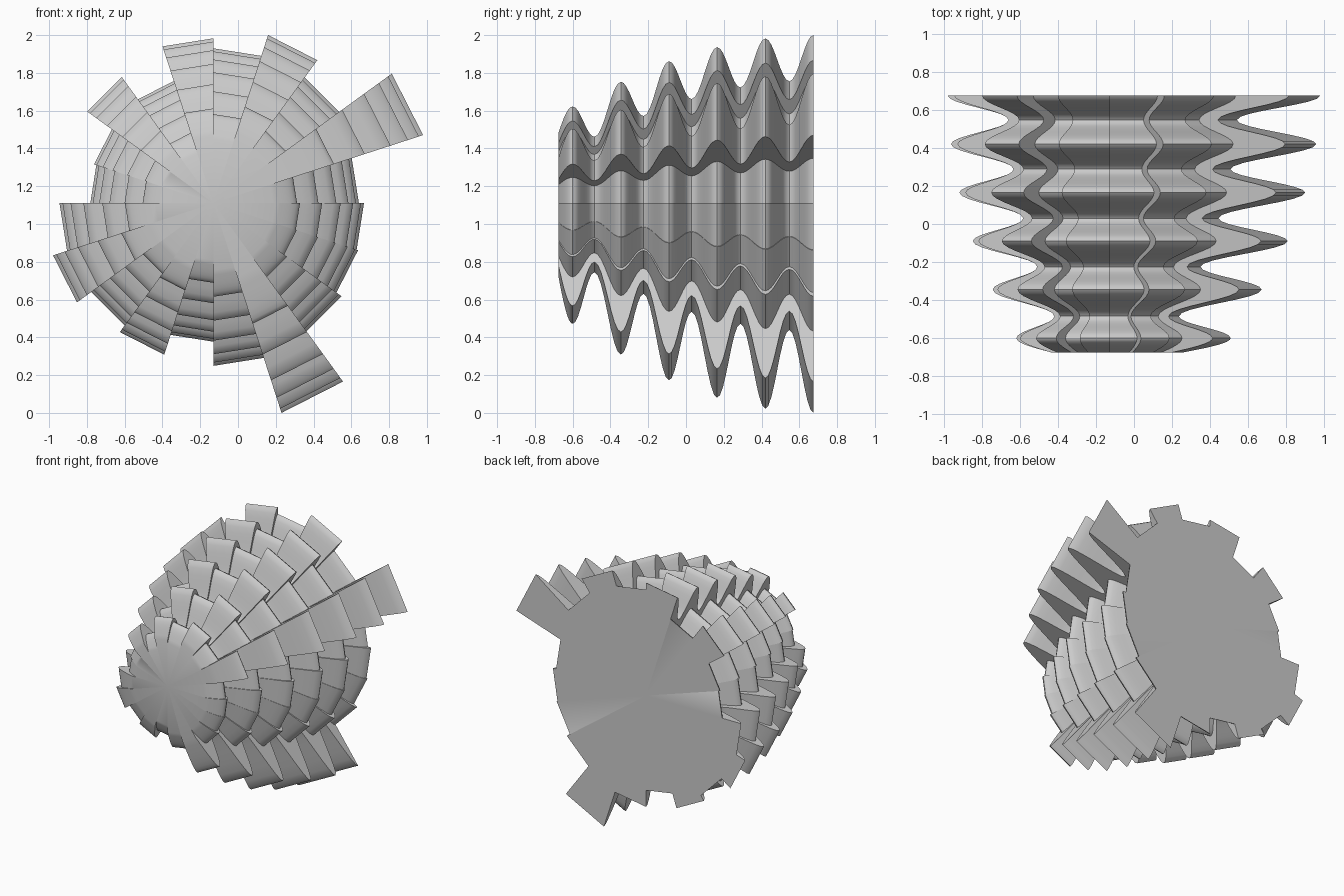
import bpy
import bmesh
import math

if "Cube" in bpy.data.objects:
    bpy.data.objects.remove(bpy.data.objects["Cube"], do_unlink=True)

CENTRE_X, CENTRE_Z, HALF_DEPTH = -0.13, 1.11, 0.675

# Back radius of each wedge, counter-clockwise from +x seen from the front
RADII = [0.77, 1.167, 0.822, 0.936, 0.82, 0.873, 0.68, 0.826, 0.665, 0.652,
         0.815, 0.893, 0.80, 0.843, 0.733, 0.861, 1.167, 0.838, 0.805, 0.797]
# Depth of the grooves relative to each wedge, where it is not the usual one
GROOVE = {1: 0.605, 3: 0.725, 10: 0.65, 11: 0.62, 16: 0.605}
USUAL_GROOVE = 0.71

# Ridge and groove stations along the depth: (y, scale)
RIDGES = [(-0.60, 0.575), (-0.345, 0.722), (-0.09, 0.845),
          (0.165, 0.928), (0.42, 0.98), (HALF_DEPTH, 1.0)]
GROOVES = [(-0.485, 0.545), (-0.225, 0.715), (0.03, 0.855),
           (0.288, 0.95), (0.547, 1.0)]
STEPS = 8


def wave_profile(radius, groove):
    """Bellows outline as (y, r) pairs from front to back."""
    ridges = [(y, radius * s) for y, s in RIDGES]
    valleys = [(y, radius * groove * s) for y, s in GROOVES]
    keys = [ridges[0]]
    for valley, ridge in zip(valleys, ridges[1:]):
        keys += [valley, ridge]
    # rounded front lip, rising steeply to the first ridge
    y0, r0 = -HALF_DEPTH, radius * groove * 0.58
    y1, r1 = keys[0]
    points = []
    for k in range(STEPS):
        t = k / STEPS
        points.append((y0 + (y1 - y0) * t, r0 + (r1 - r0) * math.sin(t * math.pi / 2)))
    # smooth waves between ridges and grooves
    for (ya, ra), (yb, rb) in zip(keys, keys[1:]):
        for k in range(STEPS):
            t = k / STEPS
            ease = (1 - math.cos(t * math.pi)) / 2
            points.append((ya + (yb - ya) * t, ra + (rb - ra) * ease))
    points.append(keys[-1])
    return points


def rail(bm, profile, angle):
    """Line of vertices following a profile at one angle."""
    c, s = math.cos(angle), math.sin(angle)
    return [bm.verts.new((CENTRE_X + r * c, y, CENTRE_Z + r * s)) for y, r in profile]


def skin(bm, a, b):
    for k in range(len(a) - 1):
        bm.faces.new((a[k], b[k], b[k + 1], a[k + 1]))


# Ribbed drum: flat wedges of different height joined by radial walls
bm = bmesh.new()
count = len(RADII)
rails = []
for i, radius in enumerate(RADII):
    profile = wave_profile(radius, GROOVE.get(i, USUAL_GROOVE))
    rails.append(rail(bm, profile, math.tau * i / count))
    rails.append(rail(bm, profile, math.tau * (i + 1) / count))
front = bm.verts.new((CENTRE_X, -HALF_DEPTH, CENTRE_Z))
back = bm.verts.new((CENTRE_X, HALF_DEPTH, CENTRE_Z))
for i, a in enumerate(rails):
    b = rails[(i + 1) % len(rails)]
    skin(bm, a, b)
    if i % 2 == 0:
        bm.faces.new((front, b[0], a[0]))
        bm.faces.new((back, a[-1], b[-1]))
    else:
        # close the ends of the radial wall onto the axis
        bm.faces.new((front, b[0], a[0]))
        bm.faces.new((back, a[-1], b[-1]))
bmesh.ops.reverse_faces(bm, faces=bm.faces[:])
bm.normal_update()
if bm.calc_volume(signed=True) < 0:
    bmesh.ops.reverse_faces(bm, faces=bm.faces[:])

mesh = bpy.data.meshes.new("ribbed_drum")
bm.to_mesh(mesh)
bm.free()
drum = bpy.data.objects.new("ribbed_drum", mesh)
bpy.context.collection.objects.link(drum)

# Plain grey surface
grey = bpy.data.materials.new("plain_grey")
grey.use_nodes = True
colour = (0.6, 0.6, 0.6, 1.0)
grey.diffuse_color = colour
grey.node_tree.nodes["Principled BSDF"].inputs["Base Color"].default_value = colour
mesh.materials.append(grey)

bpy.ops.object.select_all(action="DESELECT")
drum.select_set(True)
bpy.context.view_layer.objects.active = drum
bpy.ops.object.shade_smooth_by_angle(angle=math.radians(30))
